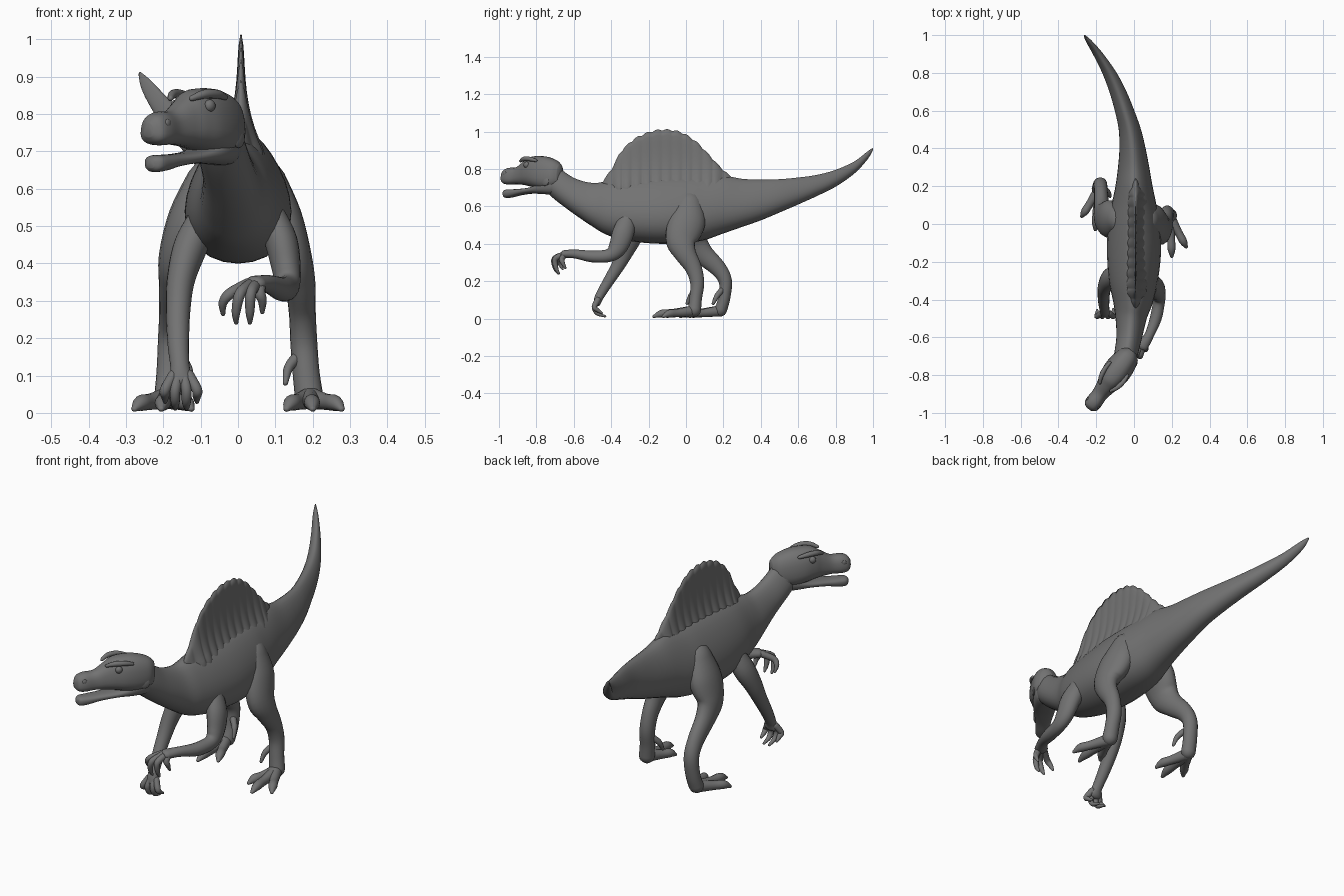
import bpy, bmesh, math
from mathutils import Vector

cube = bpy.data.objects.get("Cube")
if cube:
    bpy.data.objects.remove(cube, do_unlink=True)

grey = bpy.data.materials.new("stone_grey")
grey.use_nodes = True
GREY = (0.17, 0.17, 0.17, 1)
grey.diffuse_color = GREY
grey.node_tree.nodes["Principled BSDF"].inputs["Base Color"].default_value = GREY
grey.node_tree.nodes["Principled BSDF"].inputs["Roughness"].default_value = 0.7

X, Z = Vector((1, 0, 0)), Vector((0, 0, 1))


def smooth_path(pts, n=5):
    """Catmull-Rom resampling of equal-length tuples."""
    out = []
    for i in range(len(pts) - 1):
        p0, p1 = pts[max(i - 1, 0)], pts[i]
        p2, p3 = pts[i + 1], pts[min(i + 2, len(pts) - 1)]
        for k in range(n):
            t = k / n
            out.append(tuple(
                0.5 * (2 * b + (c - a) * t + (2 * a - 5 * b + 4 * c - d) * t * t
                       + (3 * b - a - 3 * c + d) * t ** 3)
                for a, b, c, d in zip(p0, p1, p2, p3)))
    out.append(tuple(pts[-1]))
    return out


def skin(name, rings):
    """Closed smooth surface through a list of equal rings."""
    bm = bmesh.new()
    rows = [[bm.verts.new(p) for p in r] for r in rings]
    m = len(rows[0])
    for a, b in zip(rows, rows[1:]):
        for j in range(m):
            bm.faces.new((a[j], a[(j + 1) % m], b[(j + 1) % m], b[j]))
    bm.faces.new(rows[0])
    bm.faces.new(rows[-1])
    bmesh.ops.recalc_face_normals(bm, faces=bm.faces)
    for f in bm.faces:
        f.smooth = True
    me = bpy.data.meshes.new(name)
    bm.to_mesh(me)
    bm.free()
    me.materials.append(grey)
    ob = bpy.data.objects.new(name, me)
    bpy.context.collection.objects.link(ob)
    return ob


def oval(c, side, up, rs, ru, taper=0.0, power=1.0, m=28):
    """Oval ring; taper narrows the upper half, power < 1 squares it."""
    ring = []
    for j in range(m):
        a = 2 * math.pi * j / m
        ca, sa = math.cos(a), math.sin(a)
        ca = math.copysign(abs(ca) ** power, ca)
        sa = math.copysign(abs(sa) ** power, sa)
        ring.append(c + side * (rs * ca * (1 - taper * sa)) + up * (ru * sa))
    return ring


def tube(name, pts, n=5, m=18):
    """Limb through (x, y, z, side radius, depth radius) with round ends."""
    path = smooth_path(pts, n)
    pos = [Vector(p[:3]) for p in path]
    rings = []
    last = len(path) - 1
    for i, p in enumerate(path):
        t = (pos[min(i + 1, last)] - pos[max(i - 1, 0)]).normalized()
        s = (X - t * X.dot(t)).normalized()
        u = t.cross(s)
        angles = [0]
        if i == 0:
            angles = [-85, -60, -30, 0]
        elif i == last:
            angles = [0, 30, 60, 85]
        r = min(p[3], p[4])
        for d in angles:
            a = math.radians(d)
            rings.append(oval(pos[i] + t * r * math.sin(a), s, u,
                              p[3] * math.cos(a), p[4] * math.cos(a), m=m))
    return skin(name, rings)


# Neck, trunk and tail: y, x, top, bottom, half width
trunk = [
    (-.76, -.06, .84, .69, .05), (-.70, -.045, .82, .635, .06),
    (-.60, -.025, .752, .56, .066), (-.50, -.015, .725, .492, .08),
    (-.42, -.005, .735, .446, .1), (-.30, -.003, .75, .415, .125),
    (-.15, 0, .76, .40, .138), (0, 0, .765, .405, .132),
    (.1, 0, .765, .42, .115), (.2, 0, .765, .455, .095),
    (.3, -.002, .747, .49, .08), (.4, -.008, .743, .525, .067),
    (.5, -.022, .745, .567, .057), (.6, -.05, .754, .61, .05),
    (.7, -.085, .768, .655, .044), (.8, -.13, .795, .705, .037),
    (.9, -.19, .84, .775, .027), (.97, -.24, .893, .85, .016),
    (1.0, -.262, .913, .90, .004)]
skin("body", [oval(Vector((x, y, (t + b) / 2)), X, Z, w, (t - b) / 2, 0.28)
              for y, x, t, b, w in smooth_path(trunk)])

# Sail with scalloped edge and vertical ribs
crest = [(-.45, .72), (-.39, .81), (-.35, .885), (-.28, .953), (-.2, .992),
         (-.12, 1.006), (-.03, .993), (.05, .945), (.12, .875), (.18, .81), (.25, .745)]
rows = 12
rings = []
for y, top in smooth_path(crest, 14):
    u = (y + .45) / .70
    wave = abs(math.sin(math.pi * 13 * u))
    top += .009 * wave - .002
    end = min(1, .15 + 6 * min(u, 1 - u))
    pos_side, neg_side = [], []
    for k in range(rows + 1):
        f = k / rows
        z = .64 + (top - .64) * f
        h = .010 + .052 * max(0, min(1, 1 - (z - .70) / .3)) ** 3
        h *= end * math.sqrt(max(.03, 1 - f ** 6)) * (.88 + .16 * wave)
        pos_side.append(Vector((.008 + h, y, z)))
        neg_side.append(Vector((.008 - h, y, z)))
    rings.append(pos_side + neg_side[::-1])
skin("sail", rings)

# Head turned toward the model's right
ahead, left = Vector((-.6, -.8, 0)), Vector((.8, -.6, 0))
base = Vector((-.045, -.72, 0))


def at_head(s, lateral, z):
    return base + ahead * s + left * lateral + Z * z


def head_part(name, stations, taper):
    skin(name, [oval(at_head(s, 0, (t + b) / 2), left, Z, w, (t - b) / 2, taper, .8)
                for s, t, b, w in smooth_path(stations)])


head_part("skull", [
    (-.06, .82, .72, .03), (-.03, .845, .70, .056), (.03, .865, .69, .07),
    (.09, .869, .698, .072), (.14, .862, .708, .062), (.18, .838, .714, .05),
    (.23, .809, .718, .041), (.28, .806, .716, .043), (.31, .795, .722, .036),
    (.325, .775, .738, .014)], .15)
head_part("lower_jaw", [
    (-.05, .75, .69, .03), (-.02, .76, .665, .05), (.05, .73, .665, .058),
    (.12, .704, .668, .05), (.2, .694, .66, .038), (.26, .691, .648, .035),
    (.30, .689, .645, .03), (.315, .68, .655, .012)], -.05)


def ball(name, c, r, flat):
    rs = [math.radians(d) for d in range(-85, 86, 17)]
    skin(name, [oval(c + left * (r * flat * math.sin(a)), ahead, Z,
                     r * math.cos(a), r * math.cos(a), m=16) for a in rs])


for side, sg in (("left", 1), ("right", -1)):
    ball(side + "_eye", at_head(.125, sg * .056, .822), .017, .8)
    ball(side + "_ear", at_head(.0, sg * .058, .735), .026, .3)
    ball(side + "_nostril", at_head(.285, sg * .036, .775), .012, .5)
    brow = [(.178, .036, .842, .008), (.145, .052, .853, .012),
            (.10, .06, .853, .012), (.06, .058, .845, .008)]
    tube(side + "_brow", [(*at_head(s, sg * l, z), r, r) for s, l, z, r in brow], m=12)

# Hind legs: x, y, z, side radius, depth radius
tube("left_hind_leg", [
    (.07, .02, .62, .058, .07), (.11, .005, .52, .062, .1), (.145, -.025, .42, .052, .085),
    (.165, -.005, .35, .042, .06), (.172, .04, .27, .036, .045), (.176, .06, .19, .036, .038),
    (.182, .052, .11, .036, .034), (.19, .045, .045, .038, .036)])
tube("right_hind_leg", [
    (-.08, .02, .62, .058, .07), (-.125, .025, .52, .062, .1), (-.16, .035, .42, .052, .085),
    (-.17, .085, .35, .042, .06), (-.175, .17, .27, .036, .045), (-.178, .21, .20, .036, .036),
    (-.182, .205, .11, .036, .032), (-.188, .185, .045, .036, .034)])


def foot(side, ankle, tips):
    ax, ay = ankle
    for i, (tx, ty) in enumerate(tips):
        mx, my = (ax + tx) / 2, (ay + ty) / 2
        tube(f"{side}_toe_{i + 1}", [
            (ax, ay, .04, .028, .03), (mx, my, .03, .021, .022),
            (mx * .4 + tx * .6, my * .4 + ty * .6, .026, .021, .021),
            (tx, ty, .011, .009, .008)], m=14)


foot("left", (.192, .035), [(.13, -.10), (.2, -.172), (.277, -.122)])
foot("right", (-.19, .175), [(-.125, .02), (-.205, -.03), (-.277, .04)])
for side, sg, y in (("left", 1, .02), ("right", -1, .16)):
    tube(side + "_dewclaw", [(sg * .16, y + .03, .15, .016, .016),
                             (sg * .135, y + .005, .12, .013, .014),
                             (sg * .127, y - .015, .08, .007, .008)], m=12)

# Arms: the left reaches forward, the right hangs to the ground
tube("left_arm", [
    (.08, -.31, .54, .04, .045), (.115, -.335, .46, .044, .058), (.13, -.365, .38, .038, .05),
    (.132, -.41, .338, .032, .036), (.115, -.50, .332, .031, .032),
    (.08, -.59, .345, .025, .024), (.045, -.645, .345, .032, .022)])
tube("right_arm", [
    (-.08, -.26, .54, .04, .045), (-.125, -.285, .45, .046, .056), (-.152, -.325, .36, .038, .046),
    (-.16, -.365, .28, .033, .036), (-.16, -.42, .19, .029, .029),
    (-.155, -.462, .12, .026, .024), (-.152, -.475, .085, .034, .02)])
left_tips = [(-.04, -.67, .265), (-.005, -.695, .242), (.032, -.69, .242), (.065, -.655, .27)]
for i, (x, y, z) in enumerate(left_tips):
    tube(f"left_finger_{i + 1}", [
        (.045 + (x - .02) * .3, -.645, .345, .016, .016),
        ((x + .03) / 2 + (x - .02) * .25, y - .008, .32, .015, .015),
        (x, y - .005, z + .03, .012, .012), (x, y + .01, z, .006, .006)], m=12)
right_tips = [(-.195, -.455, .03), (-.168, -.432, .012), (-.138, -.432, .012), (-.11, -.45, .03)]
for i, (x, y, z) in enumerate(right_tips):
    tube(f"right_finger_{i + 1}", [
        (-.152 + (x + .152) * .5, -.472, .10, .015, .016), (x, -.49, .062, .014, .014),
        (x, -.475, z + .016, .012, .011), (x, y, z, .006, .006)], m=12)
